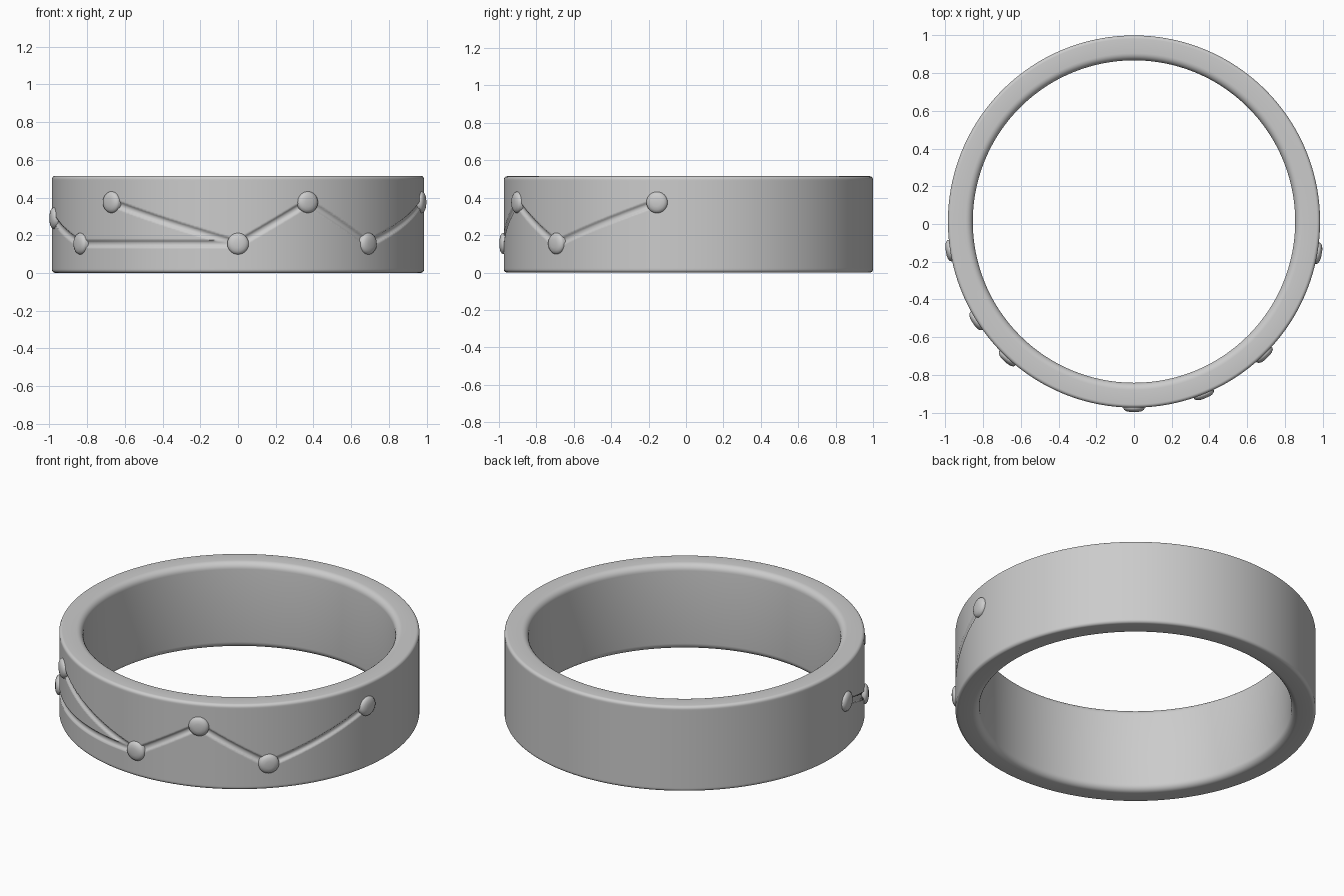
import bpy, bmesh, math
from mathutils import Vector, Matrix

if "Cube" in bpy.data.objects:
    bpy.data.objects.remove(bpy.data.objects["Cube"])

CY, R_OUT, R_IN, H = 0.013, 0.987, 0.855, 0.515
LINE_HALF, LINE_DEPTH = 0.018, 0.012

# Stars given as angle from the front and height, with the lines joining them
stars = [(-81, 0.29), (-57.8, 0.155), (-42.8, 0.375), (0, 0.155),
         (22, 0.375), (44.4, 0.155), (80.2, 0.375)]
links = [(0, 1), (1, 3), (2, 3), (3, 4), (4, 5), (5, 6)]


def make_object(name, bm, angle):
    bmesh.ops.recalc_face_normals(bm, faces=bm.faces[:])
    mesh = bpy.data.meshes.new(name)
    bm.to_mesh(mesh)
    bm.free()
    ob = bpy.data.objects.new(name, mesh)
    bpy.context.collection.objects.link(ob)
    bpy.ops.object.select_all(action='DESELECT')
    ob.select_set(True)
    bpy.context.view_layer.objects.active = ob
    bpy.ops.object.shade_smooth_by_angle(angle=math.radians(angle))
    return ob


def skin(bm, rings, wrap):
    # joins successive closed rings of vertices with quads
    pairs = list(zip(rings, rings[1:])) + ([(rings[-1], rings[0])] if wrap else [])
    for a, b in pairs:
        for i in range(len(a)):
            j = (i + 1) % len(a)
            bm.faces.new((a[i], a[j], b[j], b[i]))


def arc(cx, cz, r, a0, a1, n=6):
    return [(cx + r * math.cos(math.radians(a0 + (a1 - a0) * i / n)),
             cz + r * math.sin(math.radians(a0 + (a1 - a0) * i / n))) for i in range(n + 1)]


def on_band(deg, z, r=R_OUT):
    a = math.radians(deg)
    return Vector((r * math.sin(a), CY - r * math.cos(a), z))


def unroll(deg, z):
    return Vector((math.radians(deg) * R_OUT, z))


segments = [(unroll(*stars[i]), unroll(*stars[j])) for i, j in links]


def groove(deg, z):
    # depth of the engraved line at a point of the outer wall
    p, best = unroll(deg, z), 1.0
    for a, b in segments:
        d = b - a
        t = min(1, max(0, (p - a).dot(d) / d.length_squared))
        best = min(best, (p - a - d * t).length)
    if best >= LINE_HALF:
        return 0.0
    return LINE_DEPTH * math.sqrt(1 - (best / LINE_HALF) ** 2)


# Ring band: rounded section revolved about z, finer where it is engraved
ro, ri, rows = 0.018, 0.038, 70
wall = [(R_OUT, ro + (H - 2 * ro) * i / rows) for i in range(1, rows)]
profile = (arc(R_OUT - ro, ro, ro, -90, 0) + wall + arc(R_OUT - ro, H - ro, ro, 0, 90)
           + arc(R_IN + ri, H - ri, ri, 90, 180) + arc(R_IN + ri, ri, ri, 180, 270))
angles = [-84 + 0.4 * k for k in range(421)] + [84 + 2 * k for k in range(1, 96)]
bm = bmesh.new()
rings = []
for deg in angles:
    ring = []
    for r, z in profile:
        cut = groove(deg, z) if deg <= 84 and r > R_OUT - 1e-4 else 0
        ring.append(bm.verts.new(on_band(deg, z, r - cut)))
    rings.append(ring)
skin(bm, rings, True)
make_object("ring_band", bm, 60)

# Star studs: low domed stones set into the band
stud_profile = [(0.057, -0.03), (0.057, 0.004), (0.052, 0.012), (0.040, 0.019), (0.022, 0.023)]
for n, (a, z) in enumerate(stars):
    bm = bmesh.new()
    rings = [[bm.verts.new((r * math.cos(math.tau * s / 24), r * math.sin(math.tau * s / 24), h))
              for s in range(24)] for r, h in stud_profile]
    skin(bm, rings, False)
    bm.faces.new(rings[0])
    bm.faces.new(rings[-1])
    out = on_band(a, 0) - Vector((0, CY, 0))
    rot = out.to_track_quat('Z', 'Y').to_matrix().to_4x4()
    bm.transform(Matrix.Translation(on_band(a, z)) @ rot)
    make_object("star_stud_%d" % n, bm, 35)
